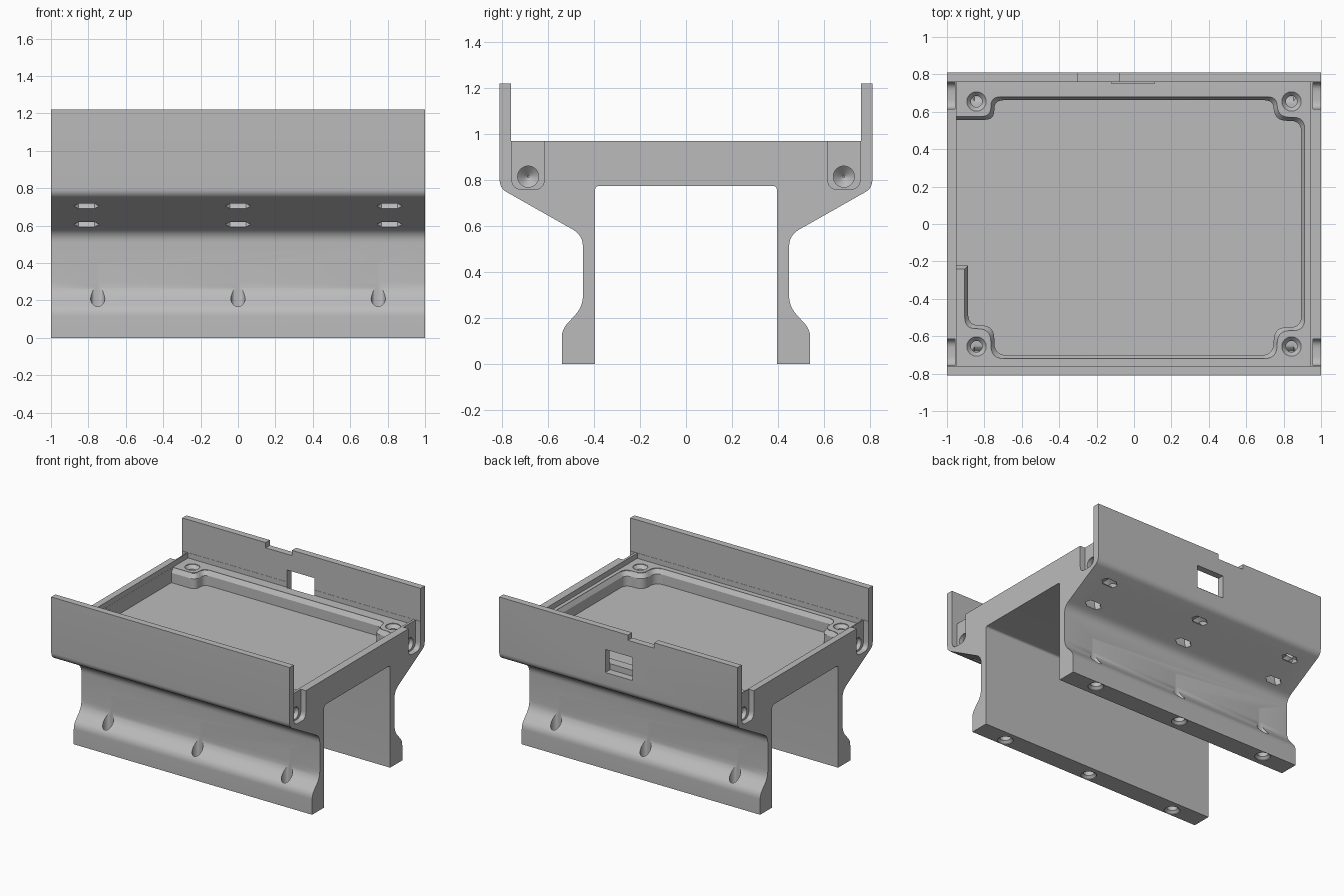
import bpy, bmesh
from math import sin, cos, pi
from mathutils import Vector

cube = bpy.data.objects.get("Cube")
if cube:
    bpy.data.objects.remove(cube, do_unlink=True)

grey = bpy.data.materials.new("plain grey")
grey.use_nodes = True
GREY = (0.5, 0.5, 0.5, 1)
grey.diffuse_color = GREY
grey.node_tree.nodes["Principled BSDF"].inputs["Base Color"].default_value = GREY


def fillet(points, steps=6):
    """Round the corners of a closed 2D outline given as (a, b, radius)."""
    out = []
    for i, (a, b, r) in enumerate(points):
        p = Vector((a, b))
        if r == 0:
            out.append(p)
            continue
        before = Vector(points[i - 1][:2])
        after = Vector(points[(i + 1) % len(points)][:2])
        s = p + (before - p).normalized() * r
        e = p + (after - p).normalized() * r
        for k in range(steps + 1):
            t = k / steps
            out.append(s * (1 - t) ** 2 + p * 2 * t * (1 - t) + e * t * t)
    return out


def loft(name, rings, closed=False):
    """Skin a series of matching 3D rings into a solid."""
    bm = bmesh.new()
    loops = [[bm.verts.new(p) for p in ring] for ring in rings]
    pairs = list(zip(loops, loops[1:]))
    if closed:
        pairs.append((loops[-1], loops[0]))
    else:
        bm.faces.new(loops[0])
        bm.faces.new(loops[-1])
    n = len(loops[0])
    for lo, hi in pairs:
        for i in range(n):
            j = (i + 1) % n
            bm.faces.new((lo[i], lo[j], hi[j], hi[i]))
    bmesh.ops.recalc_face_normals(bm, faces=bm.faces)
    mesh = bpy.data.meshes.new(name)
    bm.to_mesh(mesh)
    bm.free()
    mesh.materials.append(grey)
    obj = bpy.data.objects.new(name, mesh)
    bpy.context.collection.objects.link(obj)
    return obj


def box(name, x0, x1, y0, y1, z0, z1):
    base = [(x0, y0), (x1, y0), (x1, y1), (x0, y1)]
    return loft(name, [[(x, y, z) for x, y in base] for z in (z0, z1)])


def turned(name, profile, place, n=24):
    """Solid of revolution; profile is (radius, distance), place maps to 3D."""
    return loft(name, [[place(r * cos(2 * pi * i / n), r * sin(2 * pi * i / n), d)
                        for i in range(n)] for r, d in profile])


# Main body: mirrored cross-section extruded along x
half = [(0.395, 0.775, 0.02), (0.395, 0, 0), (0.54, 0, 0), (0.54, 0.15, 0.035),
        (0.448, 0.25, 0.05), (0.448, 0.56, 0.05), (0.81, 0.765, 0.035), (0.81, 1.22, 0)]
section = fillet(half + [(-y, z, r) for y, z, r in reversed(half)])
body = loft("mounting_tray", [[(x, p.x, p.y) for p in section] for x in (-1, 1)])

cutters = []

# Space between the tall walls, and the lowered rim inside the end walls
cutters.append(box("wall_gap", -1.1, 1.1, -0.76, 0.76, 0.97, 1.4))
cutters.append(box("rim_recess", -0.95, 0.94, -0.7585, 0.7585, 0.93, 1.1))

# Tray cavity with corner lobes and a chamfered lip
LEFT = -0.949
outline = [(LEFT, -0.24, 0), (-0.905, -0.24, 0), (-0.905, -0.56, 0.06), (-0.765, -0.56, 0.07),
           (-0.765, -0.72, 0.07), (0.765, -0.72, 0.07), (0.765, -0.57, 0.07), (0.912, -0.57, 0.06),
           (0.912, 0.57, 0.06), (0.765, 0.57, 0.07), (0.765, 0.68, 0.05), (-0.765, 0.68, 0.05),
           (-0.765, 0.575, 0.05), (LEFT, 0.575, 0)]


def inset(points, d):
    out = []
    for i, (x, y, r) in enumerate(points):
        p = Vector((x, y))
        e1 = (p - Vector(points[i - 1][:2])).normalized()
        e2 = (Vector(points[(i + 1) % len(points)][:2]) - p).normalized()
        p = p + d * (Vector((-e1.y, e1.x)) + Vector((-e2.y, e2.x)))
        out.append((LEFT if x == LEFT else p.x, p.y, r))
    return out


levels = [(0.018, 0.82), (0.018, 0.895), (0, 0.925), (0, 1.1)]
cutters.append(loft("tray_cavity", [[(p.x, p.y, z) for p in fillet(inset(outline, d))]
                                    for d, z in levels]))

# Window and top notch in the back wall
cutters.append(box("back_window", -0.12, 0.11, 0.752, 0.9, 0.885, 1.06))
cutters.append(box("back_notch", -0.3, -0.08, 0.7, 0.9, 1.18, 1.3))

for side in (-1, 1):
    # Strap tunnels: curved hexagonal channels opening twice on the sloped face
    for x in (-0.81, 0, 0.81):
        hexagon = [(-0.068, 0), (-0.042, -0.026), (0.042, -0.026),
                   (0.068, 0), (0.042, 0.026), (-0.042, 0.026)]
        rings = []
        for k in range(32):
            a = 2 * pi * k / 32
            rings.append([(x + h, side * (0.617 + (0.1 + r) * cos(a)), 0.656 + (0.1 + r) * sin(a))
                          for h, r in hexagon])
        cutters.append(loft("strap_tunnel", rings, closed=True))

    # Vertical bolt holes through the feet
    for x in (-0.75, 0, 0.75):
        cutters.append(turned("foot_hole", [(0.055, -0.01), (0.055, 0.005), (0.038, 0.022), (0.038, 0.4)],
                              lambda u, v, d: (x + u, side * 0.485 + v, d)))

    for end in (-1, 1):
        # Countersunk screw holes in the rim corners
        cutters.append(turned("rim_screw_hole", [(0.03, 0.72), (0.03, 0.9), (0.052, 0.925), (0.052, 1.0)],
                              lambda u, v, d: (end * 0.842 + u, side * 0.655 + v, d)))
        # Rounded slots in the outer faces of the end walls
        slot = fillet([(0.615, 0.758, 0.05), (0.7575, 0.758, 0.05), (0.7575, 1.05, 0), (0.615, 1.05, 0)])
        cutters.append(loft("end_slot", [[(end * x, side * p.x, p.y) for p in slot]
                                         for x in (0.958, 1.1)]))
        # Conical sockets inside the slots
        cutters.append(turned("end_socket", [(0.004, 0.885), (0.046, 0.925), (0.046, 1.05)],
                              lambda u, v, d: (end * d, side * 0.686 + u, 0.815 + v)))

# Apply all cuts
bpy.ops.object.select_all(action='DESELECT')
bpy.context.view_layer.objects.active = body
body.select_set(True)
for cutter in cutters:
    cutter.hide_render = True
    mod = body.modifiers.new(cutter.name, 'BOOLEAN')
    mod.operation = 'DIFFERENCE'
    mod.solver = 'EXACT'
    mod.object = cutter
    bpy.ops.object.modifier_apply(modifier=mod.name)
    bpy.data.objects.remove(cutter, do_unlink=True)

bpy.ops.object.shade_smooth_by_angle(angle=0.5)
